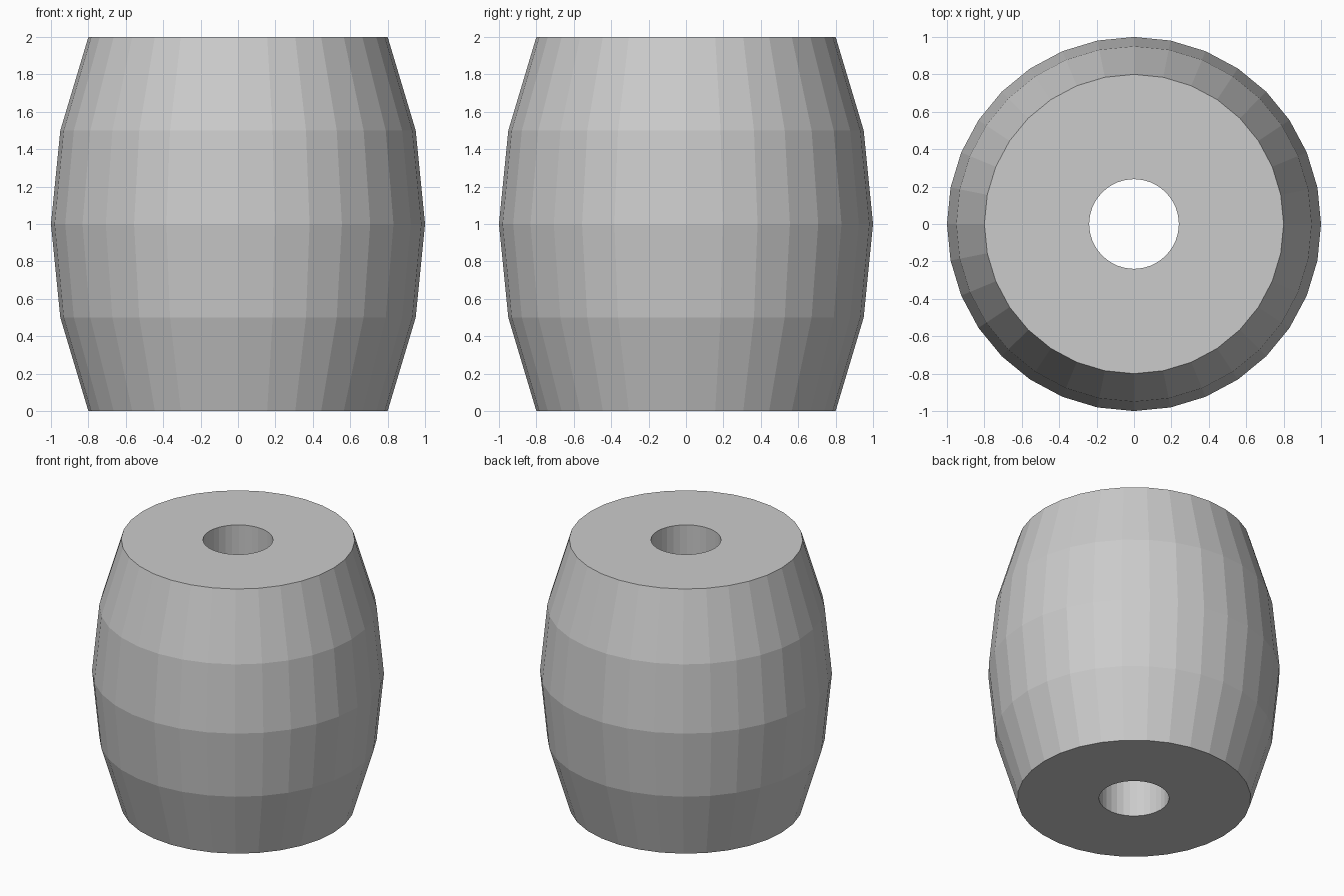
import bpy, bmesh
from math import cos, sin, tau

if "Cube" in bpy.data.objects:
    bpy.data.objects.remove(bpy.data.objects["Cube"])

SIDES = 32
# Closed cross-section (radius, z): bulging outer wall, then straight bore
PROFILE = [(0.8, 0), (0.95, 0.5), (1.0, 1.0), (0.95, 1.5), (0.8, 2.0),
           (0.24, 2.0), (0.24, 0)]


def lathe(name, profile, sides):
    bm = bmesh.new()
    rings = [[bm.verts.new((r * cos(tau * i / sides), r * sin(tau * i / sides), z))
              for i in range(sides)] for r, z in profile]
    for k, a in enumerate(rings):
        b = rings[(k + 1) % len(rings)]
        for i in range(sides):
            j = (i + 1) % sides
            bm.faces.new((a[i], a[j], b[j], b[i]))
    bmesh.ops.recalc_face_normals(bm, faces=bm.faces)
    mesh = bpy.data.meshes.new(name)
    bm.to_mesh(mesh)
    bm.free()
    obj = bpy.data.objects.new(name, mesh)
    bpy.context.collection.objects.link(obj)
    return obj


# Barrel-shaped bead with a through hole
lathe("barrel_bead", PROFILE, SIDES)
